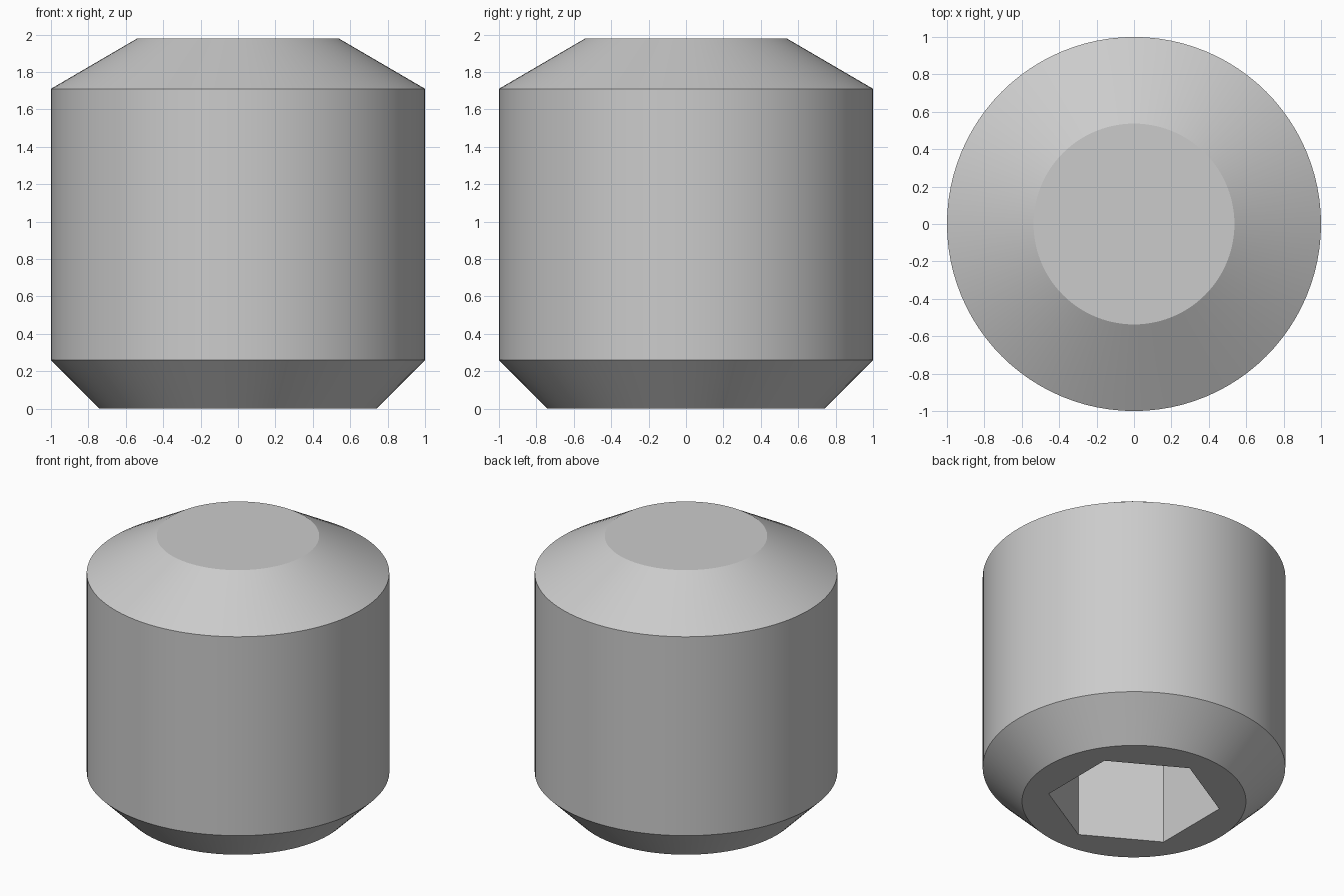
import bpy, bmesh, math

# Remove the default object only
cube = bpy.data.objects.get("Cube")
if cube:
    bpy.data.objects.remove(cube, do_unlink=True)

SIDES = 96
# Outer profile as (radius, height), from drive end to tip
PROFILE = [(0.74, 0.0), (1.0, 0.26), (1.0, 1.71), (0.537, 1.98)]
SOCKET_RADIUS = 0.572
SOCKET_DEPTH = 1.0

# Plain steel grey
steel = bpy.data.materials.new("steel_grey")
steel.use_nodes = True
colour = (0.6, 0.6, 0.6, 1.0)
steel.diffuse_color = colour
steel.node_tree.nodes["Principled BSDF"].inputs["Base Color"].default_value = colour

bm = bmesh.new()


def ring(count, radius, z, offset=0.0):
    """Add a closed ring of vertices."""
    angles = [offset + math.tau * i / count for i in range(count)]
    return [bm.verts.new((radius * math.cos(a), radius * math.sin(a), z)) for a in angles]


def wall(lower, upper):
    """Join two rings of equal size with quads."""
    n = len(lower)
    for i in range(n):
        j = (i + 1) % n
        bm.faces.new((lower[i], lower[j], upper[j], upper[i]))


def loop_edges(verts):
    return [bm.edges.get((v, verts[i - 1])) for i, v in enumerate(verts)]


# Chamfered cylinder and flat tip
rings = [ring(SIDES, r, z) for r, z in PROFILE]
for lower, upper in zip(rings, rings[1:]):
    wall(lower, upper)
bm.faces.new(rings[-1])

# Hexagonal socket in the underside
rim = ring(6, SOCKET_RADIUS, 0.0, math.pi / 6)
floor = ring(6, SOCKET_RADIUS, SOCKET_DEPTH, math.pi / 6)
wall(rim, floor)
bm.faces.new(floor)

# Flat face between socket rim and lower chamfer
bmesh.ops.triangle_fill(bm, use_beauty=True, normal=(0, 0, -1),
                        edges=loop_edges(rings[0]) + loop_edges(rim))
bmesh.ops.recalc_face_normals(bm, faces=bm.faces[:])

mesh = bpy.data.meshes.new("set_screw_body")
bm.to_mesh(mesh)
bm.free()
mesh.materials.append(steel)
body = bpy.data.objects.new("set_screw_body", mesh)
bpy.context.collection.objects.link(body)

# Smooth round walls, crisp chamfer edges
bpy.ops.object.select_all(action="DESELECT")
body.select_set(True)
bpy.context.view_layer.objects.active = body
bpy.ops.object.shade_smooth_by_angle(angle=math.radians(20))
